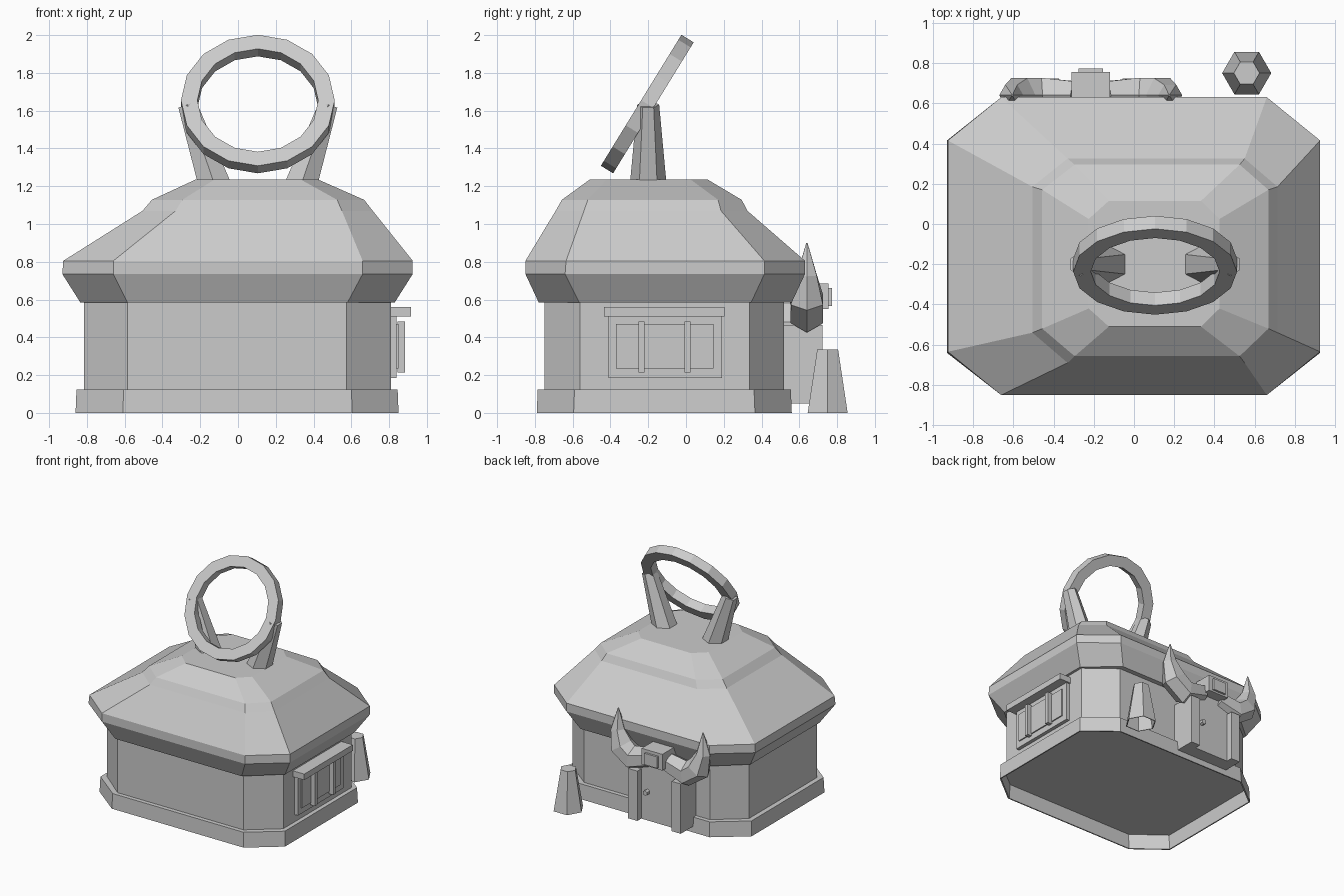
import bpy, bmesh, math
from mathutils import Vector, Matrix

if "Cube" in bpy.data.objects:
    bpy.data.objects.remove(bpy.data.objects["Cube"], do_unlink=True)

grey = bpy.data.materials.new("light_grey")
grey.use_nodes = True
grey.diffuse_color = (0.6, 0.6, 0.6, 1)
grey.node_tree.nodes["Principled BSDF"].inputs["Base Color"].default_value = (0.6, 0.6, 0.6, 1)


def loft(name, rings, loop=False):
    """Skin a list of equal-length point rings; cap the ends unless looped."""
    bm = bmesh.new()
    rows = [[bm.verts.new(p) for p in ring] for ring in rings]
    n = len(rows[0])
    pairs = list(zip(rows, rows[1:]))
    if loop:
        pairs.append((rows[-1], rows[0]))
    else:
        bm.faces.new(rows[0])
        bm.faces.new(rows[-1])
    for a, b in pairs:
        for i in range(n):
            j = (i + 1) % n
            bm.faces.new((a[i], a[j], b[j], b[i]))
    bmesh.ops.recalc_face_normals(bm, faces=bm.faces)
    mesh = bpy.data.meshes.new(name)
    bm.to_mesh(mesh)
    bm.free()
    mesh.materials.append(grey)
    ob = bpy.data.objects.new(name, mesh)
    bpy.context.scene.collection.objects.link(ob)
    return ob


def octagon(z, x0, x1, y0, y1, cx0, cx1, cy0, cy1):
    """Rectangle with cut corners: outer limits, then where the cuts start."""
    return [(cx0, y0, z), (cx1, y0, z), (x1, cy0, z), (x1, cy1, z),
            (cx1, y1, z), (cx0, y1, z), (x0, cy1, z), (x0, cy0, z)]


def box(name, x0, x1, y0, y1, z0, z1):
    return loft(name, [[(x0, y0, z), (x1, y0, z), (x1, y1, z), (x0, y1, z)] for z in (z0, z1)])


def tube(name, path, radii, sides=6, side_axis=Vector((0, 1, 0)), phase=0.0):
    """Tapered prism along a path lying square to side_axis."""
    path = [Vector(p) for p in path]
    rings = []
    for i, p in enumerate(path):
        t = (path[min(i + 1, len(path) - 1)] - path[max(i - 1, 0)]).normalized()
        u = t.cross(side_axis).normalized()
        angles = [phase + math.tau * k / sides for k in range(sides)]
        rings.append([p + radii[i] * (side_axis * math.cos(a) + u * math.sin(a)) for a in angles])
    return loft(name, rings)


# Building: plinth hollow underneath, walls, roof
loft("plinth", [octagon(.12, -.845, .835, -.775, .545, -.595, .595, -.585, .355),
                octagon(0, -.85, .84, -.78, .55, -.605, .6, -.59, .36),
                octagon(0, -.86, .85, -.79, .56, -.61, .605, -.595, .365),
                octagon(.125, -.855, .845, -.785, .555, -.605, .6, -.59, .36)])
loft("walls", [octagon(z, -.815, .81, -.75, .52, -.585, .575, -.56, .335) for z in (.125, .6)])
loft("roof", [octagon(.585, -.835, .83, -.78, .56, -.585, .58, -.565, .345),
              octagon(.735, -.93, .925, -.85, .63, -.66, .66, -.64, .415),
              octagon(.805, -.925, .925, -.85, .63, -.66, .66, -.635, .415),
              octagon(1.07, -.505, .713, -.69, .325, -.33, .55, -.54, .185),
              octagon(1.128, -.456, .668, -.657, .295, -.295, .525, -.52, .17),
              octagon(1.235, -.225, .425, -.51, .115, -.125, .333, -.42, .025)])

# Tilted rooftop ring on two leaning supports
centre = Vector((.105, -.205, 1.635))
tilt = Matrix.Rotation(math.radians(-31.6), 3, 'X')
section = [(.407, -.038), (.407, .038), (.32, .038), (.32, -.038)]
rings = []
for k in range(16):
    a = math.tau * k / 16
    rings.append([centre + tilt @ Vector((r * math.sin(a), y, r * math.cos(a))) for r, y in section])
loft("roof_ring", rings, loop=True)
for side, s in (("left", 1), ("right", -1)):
    tube(side + "_ring_support",
         [(.105 + s * .23, -.2, 1.21), (.105 + s * .373, -.2, 1.632)], [.097, .058])

# Side window with awning and bars
box("window_frame", .79, .84, -.41, .19, .185, .51)
box("window_pane", .83, .85, -.37, .145, .235, .47)
box("window_awning", .79, .915, -.435, .205, .51, .56)
for i, y in enumerate((-.235, .007)):
    box("window_bar_%d" % (i + 1), .845, .885, y - .016, y + .016, .215, .485)

# Rear doorway
DX = -.215
profile = [(-.19, .05), (.19, .05), (.19, .48), (.1, .58), (-.1, .58), (-.19, .48)]
loft("door", [[(DX + x, y, z) for x, z in profile] for y in (.5, .67)])
tube("door_knob", [(DX + .1, .66, .29), (DX + .1, .705, .29)], [.022, .022],
     side_axis=Vector((0, 0, 1)))
box("door_lamp", DX - .095, DX + .095, .55, .755, .55, .685)
box("door_lamp_face", DX - .06, DX + .06, .74, .772, .565, .66)
for side, s in (("left", 1), ("right", -1)):
    x = DX + s * .2
    box(side + "_door_post", x - .042, x + .042, .5, .722, .05, .465)
    offsets = [(.08, .57), (.25, .525), (.355, .6), (.395, .73), (.39, .9)]
    tube(side + "_door_horn", [(DX + s * dx, .64, z) for dx, z in offsets],
         [.08, .1, .098, .06, .004], phase=math.pi / 6)

# Tapered post, hollow underneath, standing beside the door
loft("standing_post", [[(.56 + r * math.cos(k * math.pi / 3), .75 + r * math.sin(k * math.pi / 3), z)
                        for k in range(6)]
                       for r, z in ((.06, .325), (.115, 0), (.122, 0), (.064, .335))])
